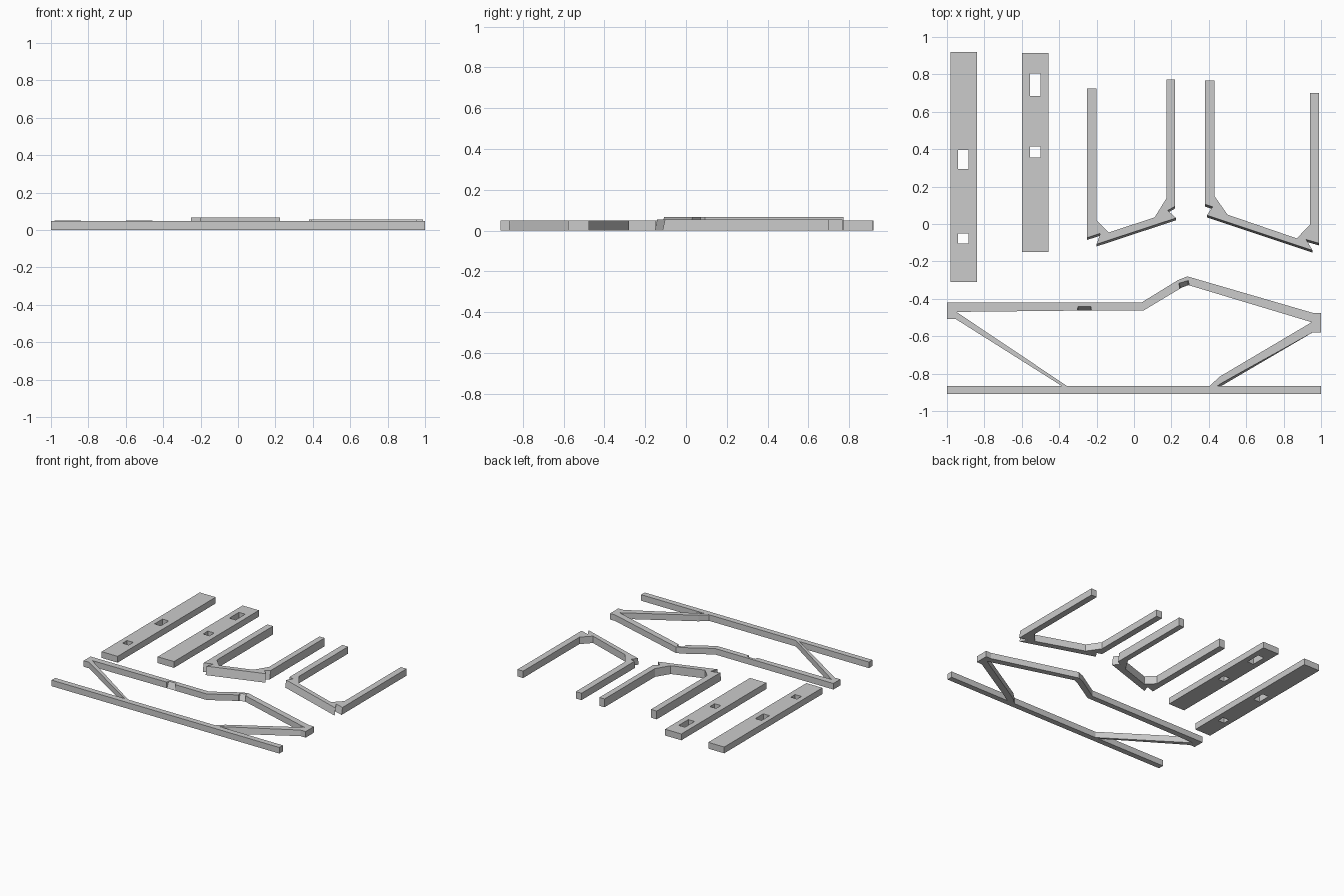
import bpy, bmesh

if "Cube" in bpy.data.objects:
    bpy.data.objects.remove(bpy.data.objects["Cube"])


def make_object(name, bm):
    bmesh.ops.recalc_face_normals(bm, faces=bm.faces)
    mesh = bpy.data.meshes.new(name)
    bm.to_mesh(mesh)
    bm.free()
    ob = bpy.data.objects.new(name, mesh)
    bpy.context.collection.objects.link(ob)
    return ob


def prism(name, outline, height, slant=None):
    """Extruded outline; slant maps point index -> (dx, dy) shift of its top corner."""
    slant = slant or {}
    bm = bmesh.new()
    low = [bm.verts.new((x, y, 0)) for x, y in outline]
    high = []
    for i, (x, y) in enumerate(outline):
        dx, dy = slant.get(i, (0, 0))
        high.append(bm.verts.new((x + dx, y + dy, height)))
    bm.faces.new(low[::-1])
    bm.faces.new(high)
    n = len(outline)
    for i in range(n):
        j = (i + 1) % n
        bm.faces.new((low[i], low[j], high[j], high[i]))
    return make_object(name, bm)


def slotted_plank(name, xs, ys, height):
    """Plank with through slots in the middle column at rows 1 and 3."""
    bm = bmesh.new()
    v = [[bm.verts.new((x, y, 0)) for x in xs] for y in ys]
    for r in range(5):
        for c in range(3):
            if not (c == 1 and r in (1, 3)):
                bm.faces.new((v[r][c], v[r][c + 1], v[r + 1][c + 1], v[r + 1][c]))
    ext = bmesh.ops.extrude_face_region(bm, geom=bm.faces[:], use_keep_orig=True)
    moved = [g for g in ext["geom"] if isinstance(g, bmesh.types.BMVert)]
    bmesh.ops.translate(bm, verts=moved, vec=(0, 0, height))
    return make_object(name, bm)


# Two seat planks with mortise slots
slotted_plank("long_slotted_plank", (-0.98, -0.94, -0.885, -0.84),
              (-0.31, -0.105, -0.05, 0.295, 0.395, 0.92), 0.05)
slotted_plank("short_slotted_plank", (-0.60, -0.555, -0.50, -0.457),
              (-0.15, 0.355, 0.415, 0.685, 0.805, 0.915), 0.05)

# U-shaped brackets with notched, slanted corners
edge = (0, 0.012)
prism("narrow_u_bracket", [
    (-0.25, 0.725), (-0.25, -0.085), (-0.18, -0.062), (-0.20, -0.12),
    (0.225, 0.02), (0.18, 0.06), (0.22, 0.083), (0.22, 0.772),
    (0.175, 0.772), (0.175, 0.14), (0.11, 0.035), (-0.135, -0.045),
    (-0.20, 0.02), (-0.20, 0.725)], 0.066,
    {i: edge for i in range(1, 7)})
prism("wide_u_bracket", [
    (0.38, 0.768), (0.38, 0.093), (0.42, 0.08), (0.39, 0.035),
    (0.955, -0.153), (0.92, -0.095), (0.99, -0.115), (0.99, 0.70),
    (0.94, 0.70), (0.94, -0.005), (0.87, -0.077), (0.50, 0.05),
    (0.43, 0.15), (0.43, 0.768)], 0.055,
    {i: edge for i in range(1, 7)})

# Base rail
prism("base_rail", [(-1, -0.91), (1, -0.91), (1, -0.865), (-1, -0.865)], 0.048)

# Bent side frame, with two slanted notches on its inner edge
prism("bent_side_frame", [
    (-1, -0.42), (0.04, -0.42), (0.235, -0.30), (0.285, -0.28),
    (0.955, -0.475), (1, -0.475), (1, -0.58), (0.955, -0.58),
    (0.46, -0.87), (0.415, -0.895), (0.405, -0.865), (0.46, -0.815),
    (0.95, -0.525), (0.295, -0.328), (0.29, -0.327), (0.25, -0.342),
    (0.245, -0.346), (0.05, -0.463), (-0.228, -0.463), (-0.23, -0.463),
    (-0.30, -0.463), (-0.302, -0.463), (-0.95, -0.47),
    (-0.345, -0.875), (-0.355, -0.886), (-0.40, -0.857),
    (-0.955, -0.507), (-1, -0.507)], 0.048,
    {8: (-0.005, 0.012), 14: (0, 0.025), 15: (-0.01, 0.025),
     19: (0, 0.022), 20: (0, 0.022)})
